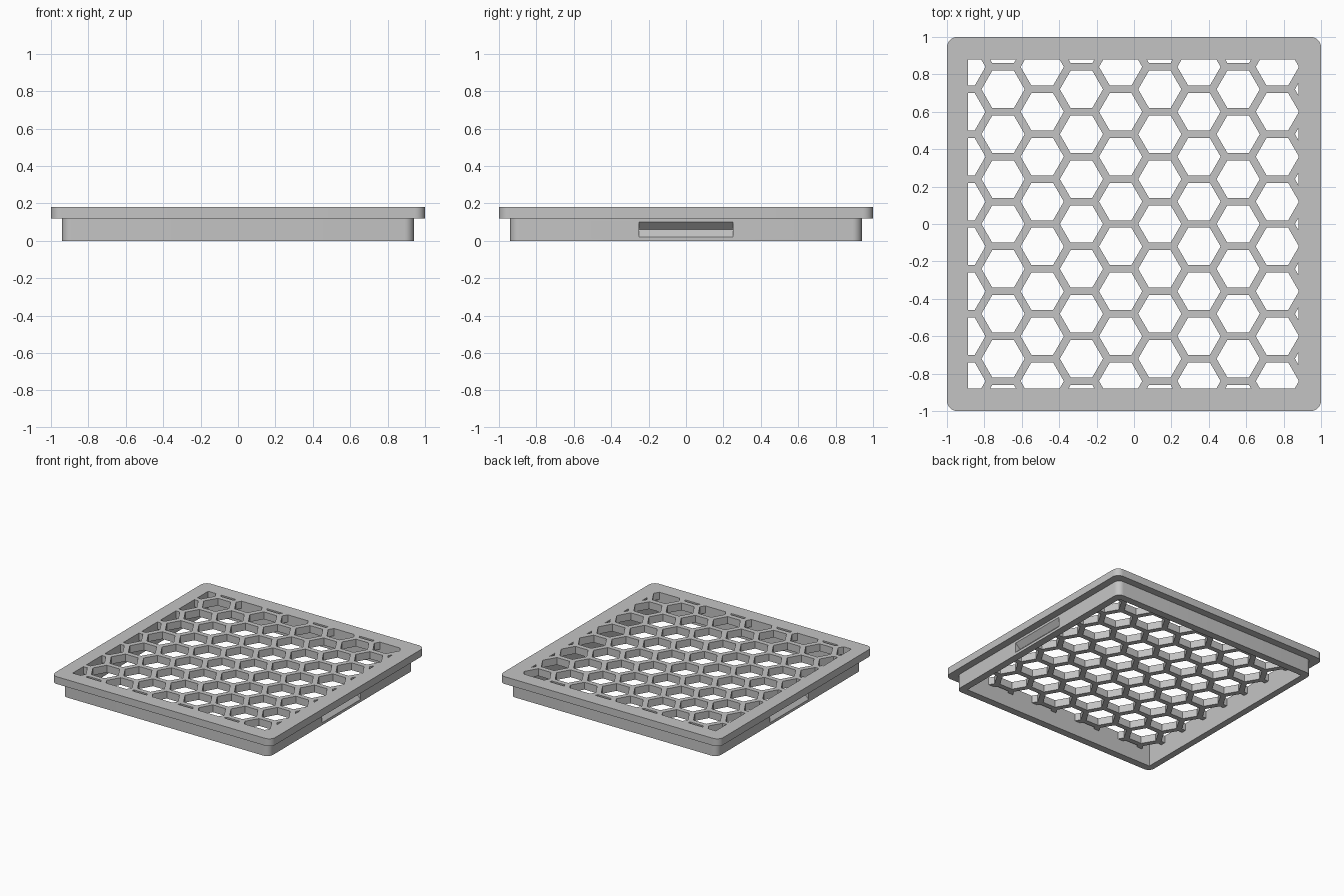
import bpy, bmesh, math
from mathutils import Vector

if "Cube" in bpy.data.objects:
    bpy.data.objects.remove(bpy.data.objects["Cube"])

INNER = (-0.887, 0.88, -0.88, 0.88)      # open area: x min, x max, y min, y max
grey = bpy.data.materials.new("plain_grey")
grey.diffuse_color = (0.55, 0.55, 0.55, 1)
grey.use_nodes = True
grey.node_tree.nodes["Principled BSDF"].inputs["Base Color"].default_value = grey.diffuse_color


def add_prism(bm, points, sweep):
    """Closed prism: a polygon swept along a vector."""
    low = [bm.verts.new(p) for p in points]
    high = [bm.verts.new(Vector(p) + Vector(sweep)) for p in points]
    bm.faces.new(low[::-1])
    bm.faces.new(high)
    n = len(low)
    for i in range(n):
        j = (i + 1) % n
        bm.faces.new((low[i], low[j], high[j], high[i]))


def make_object(name, prisms):
    bm = bmesh.new()
    for points, sweep in prisms:
        add_prism(bm, points, sweep)
    bmesh.ops.recalc_face_normals(bm, faces=bm.faces)
    mesh = bpy.data.meshes.new(name)
    bm.to_mesh(mesh)
    bm.free()
    mesh.materials.append(grey)
    ob = bpy.data.objects.new(name, mesh)
    bpy.context.collection.objects.link(ob)
    return ob


def rounded_square(half, radius, z, steps=8):
    points = []
    for k, (sx, sy) in enumerate(((1, 1), (-1, 1), (-1, -1), (1, -1))):
        for i in range(steps + 1):
            a = math.pi / 2 * (k + i / steps)
            points.append((sx * (half - radius) + radius * math.cos(a),
                           sy * (half - radius) + radius * math.sin(a), z))
    return points


def cut(ob, cutter):
    mod = ob.modifiers.new("cut", 'BOOLEAN')
    mod.operation = 'DIFFERENCE'
    mod.solver = 'EXACT'
    mod.object = cutter
    bpy.context.view_layer.objects.active = ob
    bpy.ops.object.modifier_apply(modifier=mod.name)
    bpy.data.objects.remove(cutter)


def shade(ob):
    bpy.ops.object.select_all(action='DESELECT')
    ob.select_set(True)
    bpy.context.view_layer.objects.active = ob
    bpy.ops.object.shade_smooth_by_angle(angle=math.radians(30))


def honeycomb(pitch_x=0.2095, pitch_y=0.24, radius=0.1155):
    """Hexagon cells trimmed to the open area."""
    bm = bmesh.new()
    for col in range(-1, 9):
        for row in range(-5, 6):
            cx = -0.70 + col * pitch_x
            cy = (row + 0.5 * (col % 2)) * pitch_y
            bm.faces.new([bm.verts.new((cx + radius * math.cos(i * math.pi / 3),
                                        cy + radius * math.sin(i * math.pi / 3), 0))
                          for i in range(6)])
    x0, x1, y0, y1 = INNER
    for co, no in (((x0, 0, 0), (-1, 0, 0)), ((x1, 0, 0), (1, 0, 0)),
                   ((0, y0, 0), (0, -1, 0)), ((0, y1, 0), (0, 1, 0))):
        bmesh.ops.bisect_plane(bm, geom=bm.verts[:] + bm.edges[:] + bm.faces[:],
                               plane_co=co, plane_no=no, clear_outer=True)
    cells = [[(v.co.x, v.co.y, 0.08) for v in f.verts] for f in bm.faces]
    bm.free()
    return cells


# Top plate with honeycomb holes
plate = make_object("grille_plate", [(rounded_square(1, 0.055, 0.12), (0, 0, 0.06))])
cut(plate, make_object("cell_cutter", [(c, (0, 0, 0.14)) for c in honeycomb()]))
shade(plate)

# Hollow skirt under the plate
skirt = make_object("skirt", [(rounded_square(0.94, 0.05, 0), (0, 0, 0.12))])
x0, x1, y0, y1 = INNER
cut(skirt, make_object("hollow_cutter", [
    ([(x0, y0, -0.1), (x1, y0, -0.1), (x1, y1, -0.1), (x0, y1, -0.1)], (0, 0, 0.4))]))

# V-shaped finger grooves on the left and right sides
grooves = [([(s * 0.90, -0.25, 0.061), (s * 0.95, -0.25, 0.111), (s * 0.95, -0.25, 0.011)],
            (0, 0.5, 0)) for s in (1, -1)]
cut(skirt, make_object("groove_cutter", grooves))
shade(skirt)
